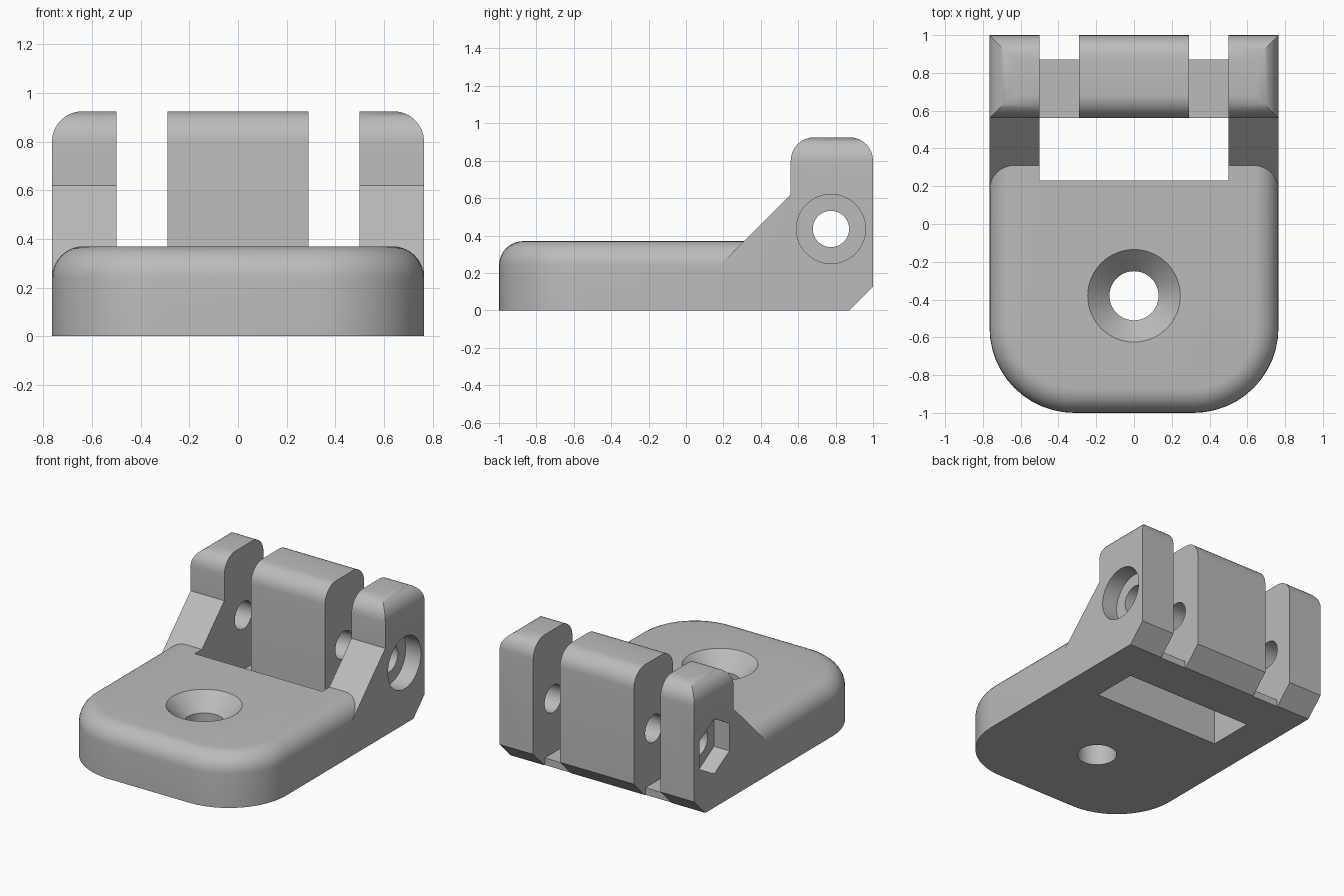
import bpy
import bmesh
from math import cos, sin, radians
from mathutils import Matrix, Vector

cube = bpy.data.objects.get("Cube")
if cube:
    bpy.data.objects.remove(cube, do_unlink=True)

HALF_W, TOP, FILLET = 0.765, 0.925, 0.125
PIVOT = (0.775, 0.435)

grey = bpy.data.materials.new("plain grey")
grey.use_nodes = True
grey.diffuse_color = (0.5, 0.5, 0.5, 1)
grey.node_tree.nodes["Principled BSDF"].inputs["Base Color"].default_value = (0.5, 0.5, 0.5, 1)


def finish(bm, name):
    bmesh.ops.recalc_face_normals(bm, faces=bm.faces)
    mesh = bpy.data.meshes.new(name)
    bm.to_mesh(mesh)
    bm.free()
    mesh.materials.append(grey)
    obj = bpy.data.objects.new(name, mesh)
    bpy.context.collection.objects.link(obj)
    return obj


def arc(cx, cy, r, start, end, steps):
    angles = [radians(start + (end - start) * i / steps) for i in range(steps + 1)]
    return [(cx + r * cos(a), cy + r * sin(a)) for a in angles]


def prism(name, points, lo, hi, axis="X"):
    """Extrude a (y, z) profile along X, or an (x, z) profile along Y."""
    bm = bmesh.new()
    place = (lambda p: (lo, *p)) if axis == "X" else (lambda p: (p[0], lo, p[1]))
    face = bm.faces.new([bm.verts.new(place(p)) for p in points])
    new = bmesh.ops.extrude_face_region(bm, geom=[face])["geom"]
    shift = Vector((hi - lo, 0, 0) if axis == "X" else (0, hi - lo, 0))
    bmesh.ops.translate(bm, vec=shift, verts=[v for v in new if isinstance(v, bmesh.types.BMVert)])
    return finish(bm, name)


def block(name, x, y, z):
    return prism(name, [(y[0], z[0]), (y[1], z[0]), (y[1], z[1]), (y[0], z[1])], *x)


def upright_cone(name, y, z0, z1, r0, r1):
    bm = bmesh.new()
    bmesh.ops.create_cone(bm, cap_ends=True, segments=64, radius1=r0, radius2=r1, depth=z1 - z0,
                          matrix=Matrix.Translation((0, y, (z0 + z1) / 2)))
    return finish(bm, name)


def combine(target, other, operation):
    mod = target.modifiers.new(operation.lower(), "BOOLEAN")
    mod.operation, mod.solver, mod.object = operation, "EXACT", other
    graph = bpy.context.evaluated_depsgraph_get()
    mesh = bpy.data.meshes.new_from_object(target.evaluated_get(graph))
    target.modifiers.clear()
    target.data = mesh
    bpy.data.objects.remove(other, do_unlink=True)


# Base plate with rounded front corners and a rolled top edge
bm = bmesh.new()
bmesh.ops.create_cube(bm, size=1)
bmesh.ops.scale(bm, vec=(2 * HALF_W, 1.4, 0.37), verts=bm.verts)
bmesh.ops.translate(bm, vec=(0, -0.3, 0.185), verts=bm.verts)
corners = [e for e in bm.edges if all(v.co.y < -0.9 for v in e.verts)
           and abs(e.verts[0].co.z - e.verts[1].co.z) > 0.1]
bmesh.ops.bevel(bm, geom=corners, offset=0.45, segments=12, profile=0.5, affect="EDGES")
rim = [e for e in bm.edges if all(v.co.z > 0.36 for v in e.verts)
       and not all(v.co.y > 0.39 for v in e.verts)]
bmesh.ops.bevel(bm, geom=rim, offset=0.13, segments=8, profile=0.5, affect="EDGES")
bracket = finish(bm, "hinge_bracket")
combine(bracket, block("slot", (-0.5, 0.5), (0.23, 0.6), (-0.1, 0.6)), "DIFFERENCE")

# Side arms: gusseted profile, rounded along the top and outer edges
back = [(0.875, 0), (1, 0.125)] + arc(1 - FILLET, TOP - FILLET, FILLET, 0, 90, 8)
front = arc(0.56 + FILLET, TOP - FILLET, FILLET, 90, 180, 8)
arm_profile = [(0.18, 0)] + back + front + [(0.56, 0.62), (0.18, 0.24)]
edge_x = HALF_W - FILLET
for side, name in ((1, "left_arm"), (-1, "right_arm")):
    arm = prism(name, arm_profile, side * 0.5, side * HALF_W)
    outline = [(0.3, -0.1), (HALF_W, -0.1)] + arc(edge_x, TOP - FILLET, FILLET, 0, 90, 8) + [(0.3, TOP)]
    envelope = prism("envelope", [(side * x, z) for x, z in outline], -0.5, 1.5, "Y")
    combine(arm, envelope, "INTERSECT")
    combine(bracket, arm, "UNION")

# Middle knuckle and the thin web that ties it to the arms
combine(bracket, block("web", (-0.6, 0.6), (0.56, 0.87), (0, 0.05)), "UNION")
combine(bracket, prism("knuckle", [(0.56, 0)] + back + front, -0.29, 0.29), "UNION")

# Pivot bore, round bolt-head recess and hexagonal nut recess
combine(bracket, prism("bore", arc(*PIVOT, 0.097, 0, 352.5, 47), -1, 1), "DIFFERENCE")
combine(bracket, prism("head_recess", arc(*PIVOT, 0.185, 0, 354.375, 63), HALF_W - 0.12, 1), "DIFFERENCE")
combine(bracket, prism("nut_recess", arc(*PIVOT, 0.195, 90, 390, 5), -1, 0.12 - HALF_W), "DIFFERENCE")

# Countersunk mounting hole
combine(bracket, upright_cone("screw_hole", -0.38, -0.1, 0.5, 0.13, 0.13), "DIFFERENCE")
combine(bracket, upright_cone("countersink", -0.38, 0.255, 0.405, 0.13, 0.28), "DIFFERENCE")

# Smooth fillets while keeping the hard edges
bpy.ops.object.select_all(action="DESELECT")
bracket.select_set(True)
bpy.context.view_layer.objects.active = bracket
bpy.ops.object.shade_smooth_by_angle(angle=radians(30))
